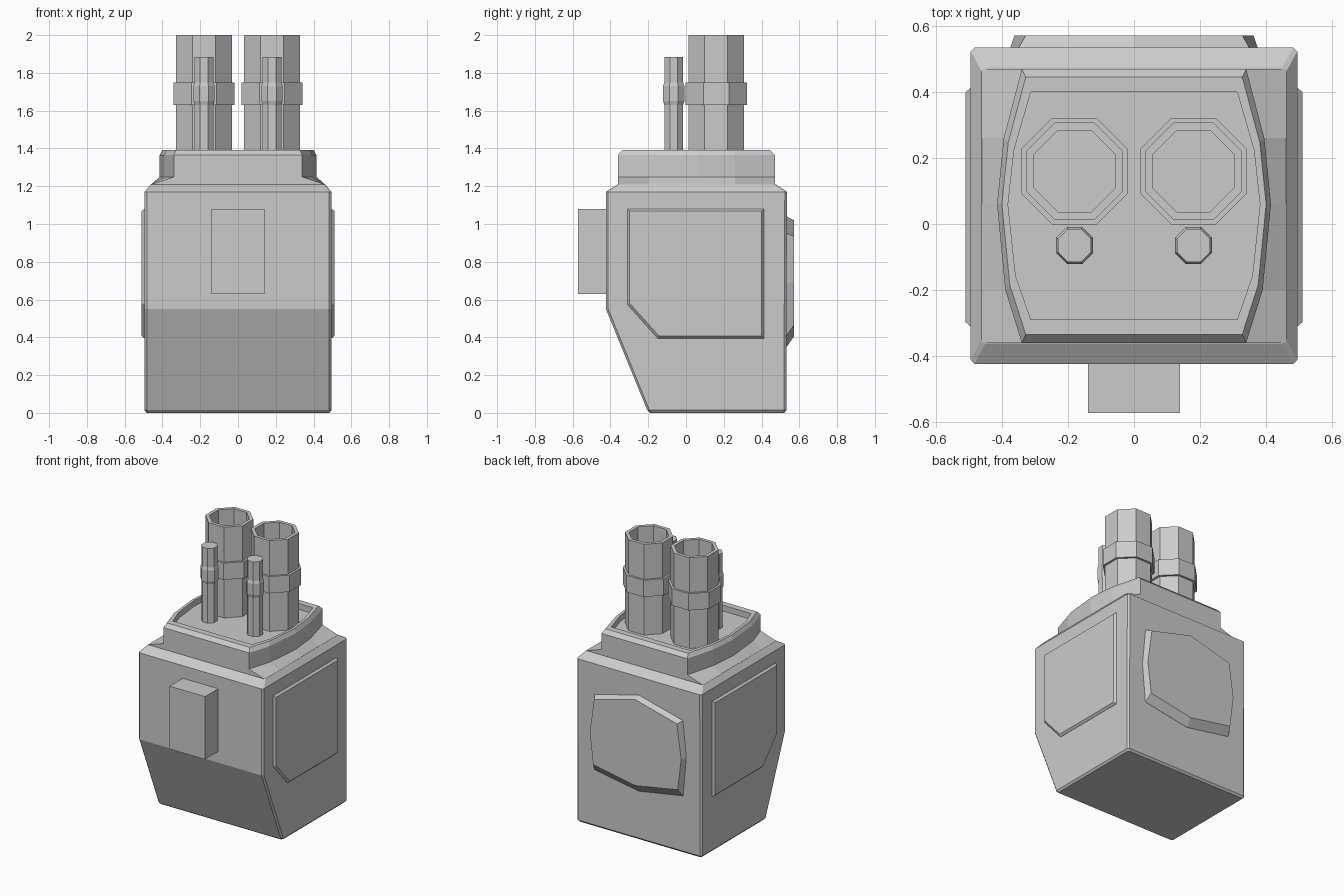
import bpy, bmesh, math

if "Cube" in bpy.data.objects:
    bpy.data.objects.remove(bpy.data.objects["Cube"])


def loft(name, rings, closed=False):
    """Skin equal-length rings of 3D points; cap the ends or join last to first."""
    bm = bmesh.new()
    vs = [[bm.verts.new(p) for p in ring] for ring in rings]
    pairs = list(zip(vs, vs[1:]))
    if closed:
        pairs.append((vs[-1], vs[0]))
    else:
        bm.faces.new(vs[0])
        bm.faces.new(vs[-1])
    n = len(vs[0])
    for a, b in pairs:
        for i in range(n):
            j = (i + 1) % n
            bm.faces.new((a[i], a[j], b[j], b[i]))
    bmesh.ops.recalc_face_normals(bm, faces=bm.faces)
    me = bpy.data.meshes.new(name)
    bm.to_mesh(me)
    bm.free()
    ob = bpy.data.objects.new(name, me)
    bpy.context.collection.objects.link(ob)
    return ob


def rect(x, y0, y1, z, c=0.012):
    """Rectangle with clipped corners at height z."""
    return [(-x + c, y0, z), (x - c, y0, z), (x, y0 + c, z), (x, y1 - c, z),
            (x - c, y1, z), (-x + c, y1, z), (-x, y1 - c, z), (-x, y0 + c, z)]


def octagon(x, y, apothem, z):
    r = apothem / math.cos(math.pi / 8)
    return [(x + r * math.cos((k + 0.5) * math.pi / 4),
             y + r * math.sin((k + 0.5) * math.pi / 4), z) for k in range(8)]


# Main body with sloped lower front and chamfered top
loft("body", [rect(0.483, -0.19, 0.52, 0.0), rect(0.495, -0.205, 0.532, 0.014),
              rect(0.495, -0.424, 0.532, 0.55), rect(0.495, -0.424, 0.535, 1.17),
              rect(0.462, -0.362, 0.475, 1.21)])

# Collar on top: flared side skirts, upright wall, rim and recessed deck
half = [(0.34, -0.36), (0.39, -0.2), (0.415, 0.06), (0.395, 0.26), (0.34, 0.47)]
outline = half + [(-x, y) for x, y in reversed(half)]
CY = 0.055


def collar_ring(sx, sy, z):
    return [(x * sx, CY + (y - CY) * sy, z) for x, y in outline]


skirt = [(math.copysign(0.46, x), y, 1.21) for x, y in outline]
loft("top_collar", [skirt, collar_ring(1, 1, 1.25), collar_ring(1, 1, 1.365),
                    collar_ring(0.965, 0.94, 1.392), collar_ring(0.92, 0.83, 1.392),
                    collar_ring(0.92, 0.83, 1.35)])

# Front block
loft("front_block", [[(x, y, z) for x, z in ((-0.14, 0.63), (0.14, 0.63), (0.14, 1.08), (-0.14, 1.08))]
                     for y in (-0.573, -0.41)])

# Back plate with pointed top, bottom and sides
base = [(0, 1.04), (0.35, 0.95), (0.375, 0.69), (0.35, 0.41),
        (0, 0.35), (-0.35, 0.41), (-0.375, 0.69), (-0.35, 0.95)]
face = [(0, 1.02), (0.328, 0.935), (0.362, 0.69), (0.335, 0.465),
        (0, 0.405), (-0.335, 0.465), (-0.362, 0.69), (-0.328, 0.935)]
loft("back_plate", [[(x, y, z) for x, z in pts]
                    for y, pts in ((0.52, base), (0.533, base), (0.572, face))])

# Side panels, pipes and thin rods, mirrored left and right
panel_base = [(-0.31, 1.08), (0.412, 1.08), (0.412, 0.395), (-0.15, 0.395), (-0.31, 0.573)]
panel_face = [(-0.298, 1.068), (0.4, 1.068), (0.4, 0.408), (-0.144, 0.408), (-0.298, 0.58)]
for side, s in (("left", -1), ("right", 1)):
    loft(side + "_panel", [[(s * x, y, z) for y, z in pts]
                           for x, pts in ((0.48, panel_base), (0.496, panel_base), (0.51, panel_face))])

    # Large hollow pipe with a band
    tube = [(0.147, 1.34), (0.147, 1.63), (0.162, 1.63), (0.162, 1.75), (0.147, 1.75),
            (0.147, 2.0), (0.123, 2.0), (0.123, 1.34)]
    loft(side + "_pipe", [octagon(s * 0.18, 0.16, a, z) for a, z in tube], closed=True)

    # Thin rod with a slight swelling
    rod = [(0.05, 1.34), (0.05, 1.63), (0.056, 1.65), (0.056, 1.73), (0.05, 1.75), (0.05, 1.885)]
    loft(side + "_rod", [octagon(s * 0.18, -0.065, a, z) for a, z in rod])
